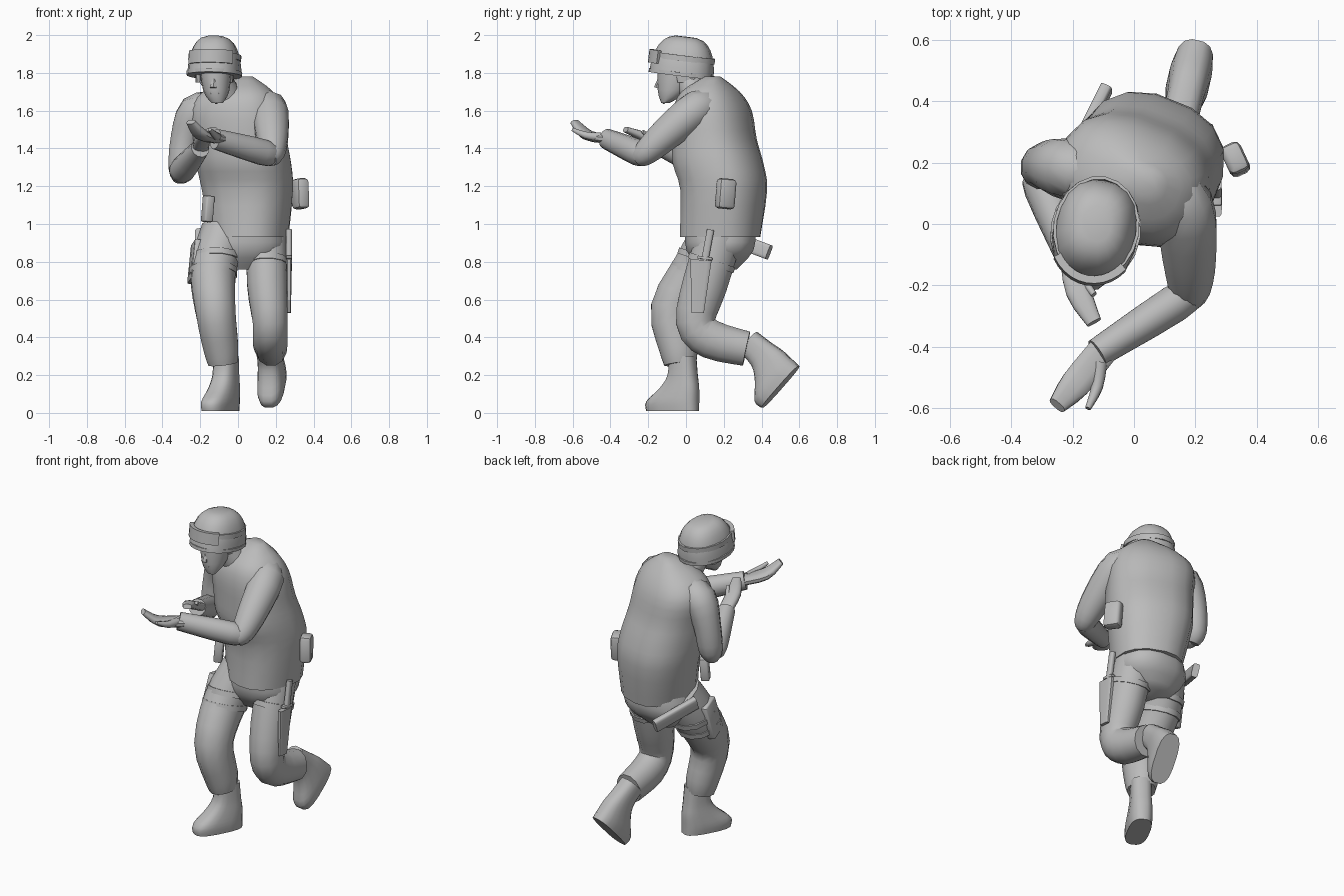
import bpy
import bmesh
from math import sin, cos, pi, radians, copysign
from mathutils import Vector, Matrix, Euler

default_cube = bpy.data.objects.get("Cube")
if default_cube:
    bpy.data.objects.remove(default_cube, do_unlink=True)

plain_grey = bpy.data.materials.new("plain_grey")
plain_grey.use_nodes = True
plain_grey.diffuse_color = (.5, .5, .5, 1)
shader = plain_grey.node_tree.nodes["Principled BSDF"]
shader.inputs["Base Color"].default_value = plain_grey.diffuse_color
parts = []


def finish(name, bm):
    """Turn a bmesh into a named grey object."""
    bmesh.ops.recalc_face_normals(bm, faces=bm.faces[:])
    mesh = bpy.data.meshes.new(name)
    bm.to_mesh(mesh)
    bm.free()
    mesh.materials.append(plain_grey)
    obj = bpy.data.objects.new(name, mesh)
    bpy.context.collection.objects.link(obj)
    parts.append(obj)


def pose(location, turn=(0, 0, 0)):
    """Matrix for a location and a turn in degrees."""
    spin = Euler([radians(angle) for angle in turn])
    return Matrix.Translation(location) @ spin.to_matrix().to_4x4()


def flow(rows, steps=3):
    """Run a smooth curve through rows of equal length."""
    rows = [Vector(row) for row in rows]
    result = []
    for i in range(len(rows) - 1):
        start, end = rows[i], rows[i + 1]
        pull_in = (end - rows[max(i - 1, 0)]) / 2
        pull_out = (rows[min(i + 2, len(rows) - 1)] - start) / 2
        for step in range(steps):
            t = step / steps
            ease = t * t * (3 - 2 * t)
            result.append(start.lerp(end, ease)
                          + pull_in * t * (1 - t) ** 2 - pull_out * t * t * (1 - t))
    return result + [rows[-1]]


def loft(name, rings, closed=False):
    """Skin a list of point rings; cap the ends unless closed."""
    bm = bmesh.new()
    loops = [[bm.verts.new(point) for point in ring] for ring in rings]
    pairs = list(zip(loops, loops[1:]))
    if closed:
        pairs.append((loops[-1], loops[0]))
    else:
        bm.faces.new(loops[0])
        bm.faces.new(loops[-1])
    for low, high in pairs:
        for i in range(len(low)):
            bm.faces.new((low[i - 1], low[i], high[i], high[i - 1]))
    finish(name, bm)


def oval(power, sides):
    """Unit superellipse points; a higher power is boxier."""
    def bend(value):
        return copysign(abs(value) ** (2 / power), value)
    angles = [2 * pi * (i + .5) / sides for i in range(sides)]
    return [Vector((bend(cos(a)), bend(sin(a)))) for a in angles]


def stack(name, levels, place=Matrix(), yaw=0, power=2.4):
    """Loft level ovals given as (x, y, z, half width, half depth)."""
    turn = Matrix.Rotation(radians(yaw), 3, "Z")
    rings = []
    for x, y, z, width, depth in levels:
        rings.append([place @ (Vector((x, y, z))
                               + turn @ Vector((point.x * width, point.y * depth, 0)))
                      for point in oval(power, 16)])
    loft(name, rings)


def limb(name, path, ref=(1, 0, 0), flat=1, power=2, sides=12):
    """Loft ovals along (x, y, z, radius towards ref); flat scales the other radius."""
    rows = flow(path)
    centres = [row.to_3d() for row in rows]
    rings = []
    for i, row in enumerate(rows):
        along = (centres[min(i + 1, len(rows) - 1)] - centres[max(i - 1, 0)]).normalized()
        other = along.cross(Vector(ref)).normalized()
        side = other.cross(along)
        rings.append([centres[i] + row.w * (side * point.x + other * flat * point.y)
                      for point in oval(power, sides)])
    loft(name, rings)


def block(name, place, size, bevel=.01):
    """Bevelled box."""
    bm = bmesh.new()
    bmesh.ops.create_cube(bm, size=1)
    bmesh.ops.scale(bm, vec=size, verts=bm.verts[:])
    bmesh.ops.bevel(bm, geom=bm.edges[:], offset=bevel, segments=2, affect="EDGES", profile=.5)
    bm.transform(place)
    finish(name, bm)


def band(name, place, width, depth, low, high, thick, start=0, sweep=360, steps=20):
    """Rectangular strip swept round an oval, in degrees."""
    full = sweep == 360
    rings = []
    for i in range(steps if full else steps + 1):
        angle = radians(start + sweep * i / steps)
        corners = ((0, low), (thick, low), (thick, high), (0, high))
        rings.append([place @ Vector(((width + out) * cos(angle), (depth + out) * sin(angle), z))
                      for out, z in corners])
    loft(name, rings, closed=full)


UP = (0, 0, 1)

# Torso in a long vest, and trousers seat
stack("vest", flow([
    (.06, .18, .93, .2, .21), (.05, .2, 1.18, .24, .22), (.03, .17, 1.32, .25, .23),
    (.01, .15, 1.45, .25, .21), (-.01, .14, 1.6, .25, .19), (0, .13, 1.7, .19, .14),
    (.03, .14, 1.78, .05, .04)]), yaw=-22)
stack("trouser_seat", flow([
    (.02, .17, .76, .11, .1), (.04, .18, .86, .21, .18), (.05, .18, .98, .19, .19)]))

# Neck and head
limb("neck", [(-.03, .09, 1.6, .09), (-.11, -.01, 1.8, .06)])
stack("head", flow([
    (-.11, -.11, 1.64, .03, .02), (-.115, -.07, 1.71, .07, .08), (-.12, -.04, 1.9, .09, .11)]),
    yaw=-10, power=2)
limb("nose", [(-.125, -.13, 1.79, .01), (-.13, -.15, 1.72, .02)], sides=6)
limb("mouth", [(-.145, -.13, 1.69, .01), (-.1, -.135, 1.69, .01)], ref=UP, sides=6)

# Helmet dome by rule, with rim, goggles and straps
cap = pose((-.125, -.025, 1.785), (-7, 0, -10))
dome = []
for step in range(8):
    angle = radians(step * 11.5)
    spread = cos(angle) ** .6
    dome.append((0, 0, .21 * sin(angle), .14 * spread, .17 * spread))
stack("helmet", dome, place=cap)
band("helmet_rim", cap, .137, .167, 0, .02, .01)
band("goggle_strap", cap, .13, .16, .08, .11, .01)
band("goggle_lens", cap, .13, .16, .05, .12, .025, start=220, sweep=100, steps=10)
for side, x in (("right", -.21), ("left", -.04)):
    limb(side + "_ear_flap", [(x, 0, 1.82, .02), (x, 0, 1.75, .015)], flat=3, power=4)
    limb(side + "_chin_strap", [(x, -.03, 1.77, .007), (-.115, -.12, 1.64, .007)], sides=6)

# Left arm reaching across the front, palm up
limb("left_sleeve", [
    (.08, .14, 1.62, .08), (.16, .06, 1.61, .1), (.18, -.1, 1.48, .09),
    (.18, -.21, 1.38, .07), (.16, -.25, 1.35, .05)])
limb("left_forearm", [
    (.19, -.22, 1.36, .05), (.13, -.26, 1.38, .07), (-.12, -.42, 1.45, .055)], ref=UP, flat=.9)
limb("left_hand", [
    (-.1, -.41, 1.45, .025), (-.19, -.52, 1.47, .025), (-.25, -.59, 1.54, .015)],
    ref=UP, flat=2, power=2.6)
limb("left_thumb", [(-.11, -.45, 1.46, .025), (-.12, -.53, 1.47, .02), (-.15, -.6, 1.5, .01)],
     sides=8)

# Right arm folded, hand raised in front of the chest
limb("right_sleeve", [
    (-.12, .16, 1.62, .08), (-.22, .18, 1.59, .1), (-.28, .19, 1.45, .08),
    (-.3, .18, 1.29, .07), (-.3, .16, 1.23, .04)])
limb("right_forearm", [(-.31, .17, 1.27, .05), (-.29, .12, 1.29, .07), (-.2, -.12, 1.4, .05)])
limb("right_hand", [(-.2, -.1, 1.4, .025), (-.18, -.22, 1.46, .025), (-.13, -.32, 1.5, .015)],
     ref=UP, flat=1.7, power=2.6)
limb("right_thumb", [(-.19, -.15, 1.43, .02), (-.13, -.23, 1.49, .01)], sides=8)

# Legs: right planted, left bent behind
limb("right_trouser", [
    (-.07, .17, .95, .13), (-.13, .06, .76, .125), (-.12, -.07, .55, .11),
    (-.09, -.04, .34, .095), (-.08, -.03, .26, .08)], flat=1.1)
limb("left_trouser", [
    (.15, .18, .94, .11), (.155, .1, .68, .11), (.17, .05, .48, .095),
    (.17, .13, .39, .095), (.175, .32, .34, .085)], flat=1.12)

# Boots share one shape
boot = flow([(0, -.08, .01, .065, .15), (0, -.08, .06, .07, .15),
             (0, -.04, .13, .065, .11), (0, -.02, .2, .06, .08), (0, -.02, .3, .06, .07)])
for side, place in (("right", pose((-.055, 0, 0), (0, 0, -28))),
                    ("left", pose((.2, .56, .19), (48, 0, -13)))):
    stack(side + "_boot", boot, place=place, power=2.8)

# Thigh straps
for name, x, y, z, radius in (("upper_right", -.115, .1, .83, .135),
                              ("lower_right", -.13, .06, .76, .13),
                              ("left", .15, .14, .81, .12)):
    limb(name + "_thigh_strap", [(x, y, z, radius), (x, y - .01, z - .03, radius)], flat=1.1)

# Gear: holster and grip on the right, sheathed knife and pouch on the left
block("holster", pose((-.225, .07, .8), (-15, 8, 8)), (.05, .13, .22))
limb("holster_grip", [(-.21, .2, .94, .02), (-.09, .44, .85, .02)], flat=2, power=5)
block("belt_magazine", pose((-.16, .04, 1.08), (0, 5, 25)), (.05, .06, .14))
limb("knife_sheath", [(.27, .08, .81, .016), (.27, .06, .53, .01)], flat=3.5, power=5)
block("knife_guard", pose((.27, .1, .82), (-8, 0, 0)), (.03, .08, .015), bevel=.004)
limb("knife_handle", [(.27, .1, .81, .015), (.27, .13, .97, .015)], flat=1.3, power=3)
block("side_pouch", pose((.33, .21, 1.16), (-5, 0, 25)), (.07, .1, .16), bevel=.02)

# Smooth shading with kept creases
bpy.ops.object.select_all(action="DESELECT")
for obj in parts:
    obj.select_set(True)
bpy.context.view_layer.objects.active = parts[0]
bpy.ops.object.shade_smooth_by_angle(angle=radians(45))
